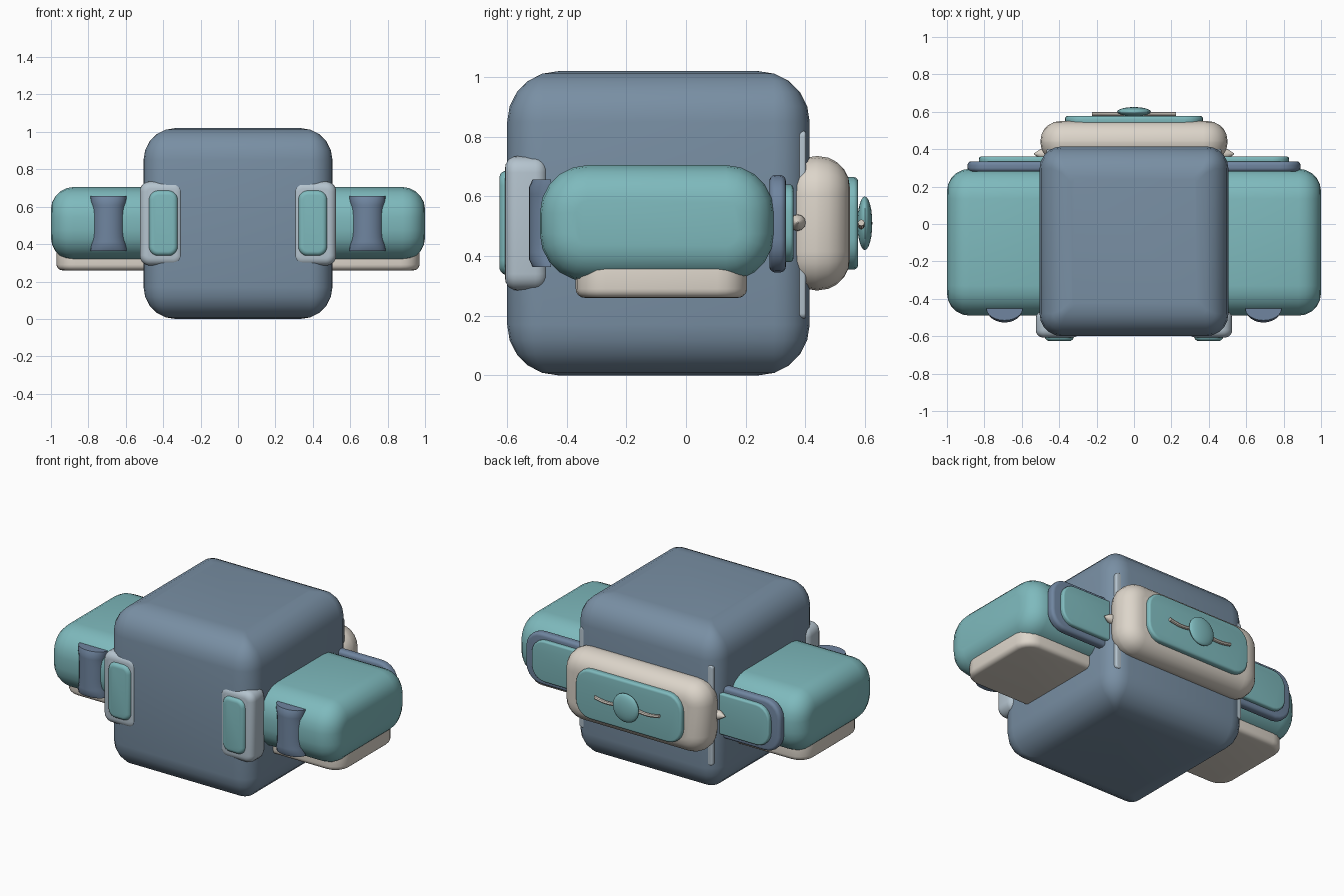
import bpy, bmesh, math
from mathutils import Vector

if "Cube" in bpy.data.objects:
    bpy.data.objects.remove(bpy.data.objects["Cube"])


def material(name, rgb):
    m = bpy.data.materials.new(name)
    m.diffuse_color = (*rgb, 1)
    m.use_nodes = True
    m.node_tree.nodes["Principled BSDF"].inputs["Base Color"].default_value = m.diffuse_color
    return m


SLATE = material("slate", (0.19, 0.275, 0.37))
BLUE = material("dusty blue", (0.16, 0.235, 0.35))
TEAL = material("teal", (0.21, 0.49, 0.51))
BEIGE = material("beige", (0.72, 0.665, 0.59))
SILVER = material("pale grey", (0.46, 0.55, 0.62))


def finish(bm, name, mat):
    bmesh.ops.recalc_face_normals(bm, faces=bm.faces)
    me = bpy.data.meshes.new(name)
    bm.to_mesh(me)
    bm.free()
    ob = bpy.data.objects.new(name, me)
    bpy.context.collection.objects.link(ob)
    me.materials.append(mat)
    bpy.ops.object.select_all(action='DESELECT')
    ob.select_set(True)
    bpy.context.view_layer.objects.active = ob
    bpy.ops.object.shade_smooth_by_angle(angle=math.radians(40))
    return ob


def loft(name, rings, mat):
    """Skin equal-length closed rings and cap both ends."""
    bm = bmesh.new()
    loops = [[bm.verts.new(p) for p in ring] for ring in rings]
    n = len(loops[0])
    for a, b in zip(loops, loops[1:]):
        for i in range(n):
            j = (i + 1) % n
            bm.faces.new((a[i], a[j], b[j], b[i]))
    bm.faces.new(loops[0])
    bm.faces.new(loops[-1])
    return finish(bm, name, mat)


def pillow(name, mat, x, y, z, axis, r, e, seg=5):
    """Rounded box: r rounds the corners around the axis, e rounds both ends."""
    rng = [sorted(x), sorted(y), sorted(z)]
    u, v = [i for i in range(3) if i != axis]
    lo, hi = rng[axis]
    cu, cv = sum(rng[u]) / 2, sum(rng[v]) / 2
    hu, hv = (rng[u][1] - rng[u][0]) / 2, (rng[v][1] - rng[v][0]) / 2

    def ring(pos, inset):
        rad = max(r - inset, 0.2 * r)
        pts = []
        for k, (su, sv) in enumerate(((1, 1), (-1, 1), (-1, -1), (1, -1))):
            for i in range(seg + 1):
                a = math.pi / 2 * (k + i / seg)
                p = Vector((0, 0, 0))
                p[axis] = pos
                p[u] = cu + su * (hu - inset - rad) + rad * math.cos(a)
                p[v] = cv + sv * (hv - inset - rad) + rad * math.sin(a)
                pts.append(p)
        return pts

    steps = [math.pi / 2 * i / seg for i in range(seg + 1)]
    rings = [ring(lo + e * (1 - math.cos(t)), e * (1 - math.sin(t))) for t in steps]
    rings += [ring(hi - e * (1 - math.cos(t)), e * (1 - math.sin(t))) for t in reversed(steps)]
    return loft(name, rings, mat)


def tube(name, mat, points, radius, sides=8):
    rings = []
    for p in points:
        rings.append([(p[0], p[1] + radius * math.cos(2 * math.pi * i / sides),
                       p[2] + radius * math.sin(2 * math.pi * i / sides)) for i in range(sides)])
    return loft(name, rings, mat)


# Main body
pillow("body", SLATE, (-0.505, 0.505), (-0.60, 0.415), (0, 1.02), 2, 0.12, 0.17)

# Back block with its cover plate and knob
pillow("back_block", BEIGE, (-0.5, 0.5), (0.33, 0.55), (0.285, 0.735), 1, 0.13, 0.105)
pillow("back_plate", TEAL, (-0.37, 0.37), (0.53, 0.577), (0.355, 0.665), 1, 0.1, 0.015)
bm = bmesh.new()
bmesh.ops.create_uvsphere(bm, u_segments=24, v_segments=12, radius=1)
for vert in bm.verts:
    vert.co = (vert.co.x * 0.09, 0.6 + vert.co.y * 0.025, 0.51 + vert.co.z * 0.09)
finish(bm, "knob", TEAL)

for s, side in ((1, "right"), (-1, "left")):
    # Side pod and its base pad
    pillow(side + "_pod", TEAL, (s * 0.35, s * 1.0), (-0.49, 0.295), (0.315, 0.705), 0, 0.16, 0.12)
    pillow(side + "_pod_base", BEIGE, (s * 0.35, s * 0.97), (-0.37, 0.205), (0.26, 0.38), 2, 0.1, 0.03)

    # Layered plates behind the pod
    pillow(side + "_rear_plate", BLUE, (s * 0.3, s * 0.89), (0.28, 0.335), (0.345, 0.672), 1, 0.11, 0.02)
    pillow(side + "_rear_cover", TEAL, (s * 0.3, s * 0.83), (0.32, 0.36), (0.38, 0.64), 1, 0.09, 0.012)

    # Front corner clamp and its pad
    pillow(side + "_clamp", SILVER, (s * 0.29, s * 0.525), (-0.607, -0.465), (0.285, 0.735), 1, 0.055, 0.04)
    pillow(side + "_clamp_pad", TEAL, (s * 0.322, s * 0.477), (-0.626, -0.58), (0.337, 0.687), 1, 0.05, 0.025)

    # Waisted handle on the pod front
    rings = []
    for i in range(13):
        t = -1 + i / 6
        half = 0.086 + 0.019 * t ** 4 - (0.008 if abs(t) == 1 else 0)
        depth = 0.074 - (0.012 if abs(t) == 1 else 0)
        zz = 0.51 + 0.146 * max(-1, min(1, t * 1.0))
        rings.append([(s * 0.692 + half * math.cos(math.pi * k / 12),
                       -0.453 - depth * math.sin(math.pi * k / 12), zz) for k in range(13)])
    loft(side + "_handle", rings, BLUE)

    # Strip on the rear body edge
    pillow(side + "_rear_strip", SILVER, (s * 0.425, s * 0.467), (0.35, 0.402), (0.19, 0.82), 1, 0.018, 0.008)

    # Small pointed stud on the back block end
    rings = [[(s * px, 0.375 + pr * math.cos(a * math.pi / 6), 0.512 + pr * math.sin(a * math.pi / 6))
              for a in range(12)] for px, pr in ((0.46, 0.03), (0.5, 0.026), (0.535, 0.003))]
    loft(side + "_stud", rings, BEIGE)

    # Thin curved wire beside the knob
    path = [(s * (0.05 + 0.175 * i / 10), 0.588,
             0.512 - 0.012 * math.sin(math.pi * i / 10)) for i in range(11)]
    tube(side + "_wire", BEIGE, path, 0.011)
